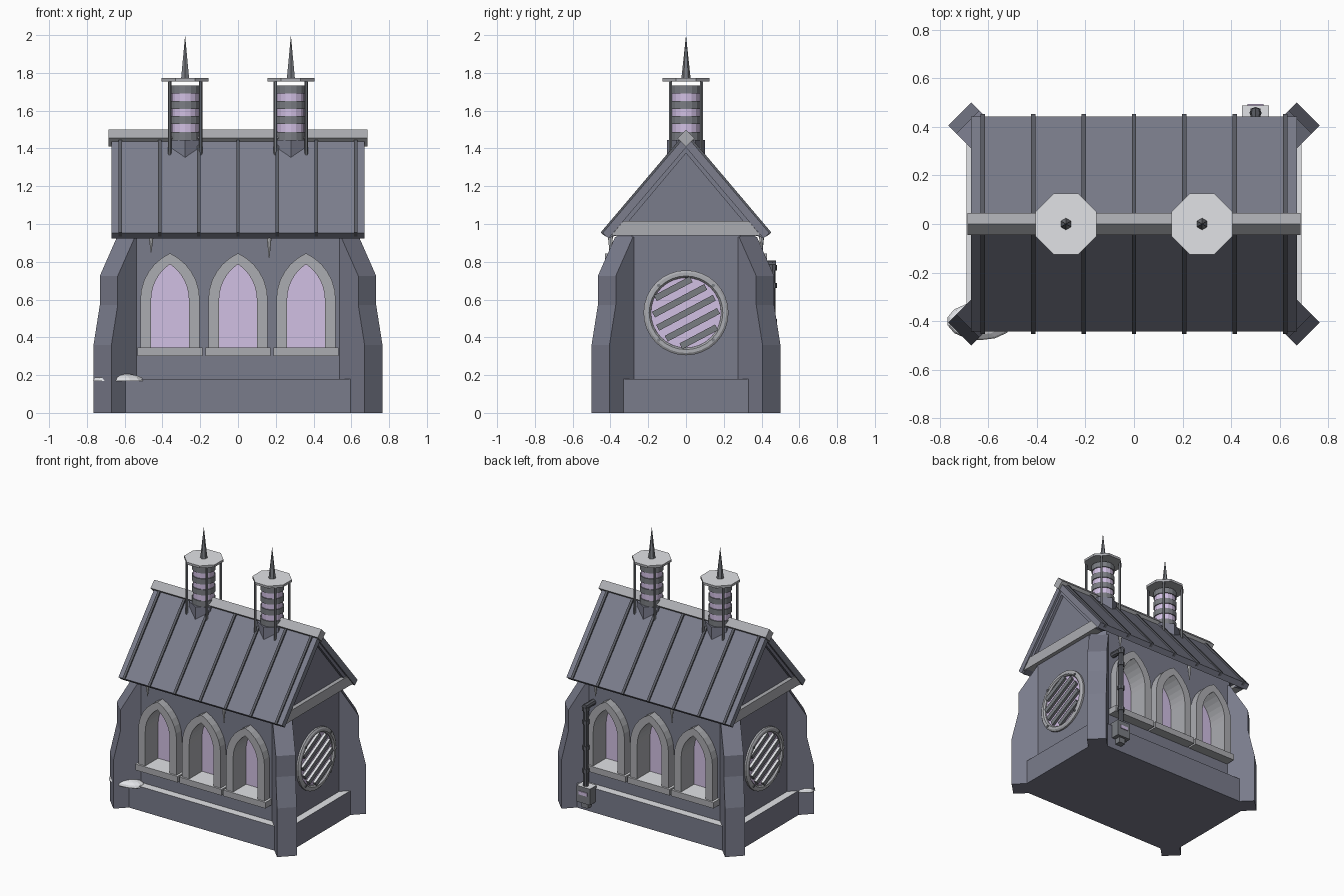
import bpy, bmesh, math
from mathutils import Matrix

cube = bpy.data.objects.get("Cube")
if cube:
    bpy.data.objects.remove(cube, do_unlink=True)


def material(name, r, g, b):
    m = bpy.data.materials.new(name)
    m.use_nodes = True
    m.diffuse_color = (r, g, b, 1)
    m.node_tree.nodes["Principled BSDF"].inputs["Base Color"].default_value = (r, g, b, 1)
    return m


STONE = material("blue grey stone", .193, .2, .26)
ROOF = material("slate roof", .2, .208, .265)
TRIM = material("pale stone trim", .41, .415, .44)
METAL = material("grey metal", .195, .205, .225)
DARK = material("dark metal", .105, .11, .13)
GLASS = material("lilac glass", .64, .525, .77)
SNOW = material("snow", .75, .76, .79)

AXES = {"xz": lambda u, v, w: (u, w, v),
        "yz": lambda u, v, w: (w, u, v),
        "xy": lambda u, v, w: (u, v, w)}


def finish(name, bm, mat, matrix=None):
    if matrix:
        bm.transform(matrix)
    bmesh.ops.recalc_face_normals(bm, faces=bm.faces)
    me = bpy.data.meshes.new(name)
    bm.to_mesh(me)
    bm.free()
    me.materials.append(mat)
    ob = bpy.data.objects.new(name, me)
    bpy.context.scene.collection.objects.link(ob)
    return ob


def prism(name, pts, plane, a, b, mat, matrix=None):
    """Extrude a 2D outline from a to b across the given plane."""
    bm = bmesh.new()
    f = AXES[plane]
    lo = [bm.verts.new(f(u, v, a)) for u, v in pts]
    hi = [bm.verts.new(f(u, v, b)) for u, v in pts]
    bm.faces.new(lo)
    bm.faces.new(hi)
    n = len(pts)
    for i in range(n):
        j = (i + 1) % n
        bm.faces.new((lo[i], lo[j], hi[j], hi[i]))
    return finish(name, bm, mat, matrix)


def box(name, x0, x1, y0, y1, z0, z1, mat, matrix=None):
    return prism(name, [(x0, y0), (x1, y0), (x1, y1), (x0, y1)], "xy", z0, z1, mat, matrix)


def snow_top(ob):
    """Colour the upward faces as snow."""
    ob.data.materials.append(SNOW)
    for p in ob.data.polygons:
        if p.normal.z > .8:
            p.material_index = 1


def ngon(n, r, cu=0, cv=0, turn=0):
    return [(cu + r * math.cos(turn + math.tau * i / n),
             cv + r * math.sin(turn + math.tau * i / n)) for i in range(n)]


def mirrored(half):
    """Complete a right-hand outline, listed top to bottom, on the left."""
    return half + [(-u, v) for u, v in reversed(half) if u > 0]


def chevron(top, eave, inner_eave, inner_top):
    return [top, eave, inner_eave, inner_top,
            (-inner_eave[0], inner_eave[1]), (-eave[0], eave[1])]


def arch(cx, w, base, spring, apex, n=6):
    """Pointed arch outline from lower right, over the apex, to lower left."""
    h = apex - spring
    r = (h * h + w * w) / (2 * w)
    end = math.asin(h / r)
    right = [(w - r + r * math.cos(end * i / n), spring + r * math.sin(end * i / n))
             for i in range(n + 1)]
    right[-1] = (0, apex)
    pts = [(w, base)] + right + [(-u, v) for u, v in reversed(right[:-1])] + [(-w, base)]
    return [(cx + u, v) for u, v in pts]


def cut(target, cutter):
    mod = target.modifiers.new("opening", "BOOLEAN")
    mod.operation, mod.solver, mod.object = "DIFFERENCE", "EXACT", cutter
    bpy.context.view_layer.update()
    ev = target.evaluated_get(bpy.context.evaluated_depsgraph_get())
    me = bpy.data.meshes.new_from_object(ev)
    target.modifiers.clear()
    target.data = me
    bpy.data.objects.remove(cutter, do_unlink=True)


# Walls with chamfered corners, gables and plinth
chamfered = [(.555, .367), (-.555, .367), (-.635, .287), (-.635, -.287),
             (-.555, -.367), (.555, -.367), (.635, -.287), (.635, .287)]
walls = prism("walls", chamfered, "xy", 0, .965, STONE)
prism("gables", mirrored([(0, 1.4), (.367, .964)]), "yz", -.634, .634, STONE)
snow_top(box("plinth", -.69, .69, -.425, .425, 0, .18, STONE))

# Pointed windows, three on each long side
for turn, side in ((0, "front"), (math.pi, "back")):
    R = Matrix.Rotation(turn, 4, "Z")
    for cx in (-.36, 0, .36):
        cut(walls, prism("cutter", arch(cx, .125, .32, .6, .81), "xz", -.5, -.26, STONE, R))
        ring = arch(cx, .157, .33, .6, .845) + arch(cx, .1, .33, .6, .787)[::-1]
        prism(side + "_window_frame", ring, "xz", -.428, -.262, TRIM, R)
        prism(side + "_window_glass", arch(cx, .11, .33, .6, .795), "xz", -.278, -.27, GLASS, R)
        snow_top(box(side + "_window_sill", cx - .173, cx + .173, -.44, -.266, .3, .345, TRIM, R))

# Round barred windows at both ends
for turn, side in ((0, "left"), (math.pi, "right")):
    R = Matrix.Rotation(turn, 4, "Z")
    bm = bmesh.new()
    profile = [(.63, .185), (.645, .186), (.656, .195), (.656, .213), (.648, .225), (.63, .225)]
    vs = [bm.verts.new((x, 0, r)) for x, r in profile]
    es = [bm.edges.new((vs[i], vs[(i + 1) % len(vs)])) for i in range(len(vs))]
    bmesh.ops.spin(bm, geom=vs + es, axis=(1, 0, 0), cent=(0, 0, 0), angle=math.tau,
                   steps=32, use_duplicate=False)
    bmesh.ops.remove_doubles(bm, verts=bm.verts, dist=.0005)
    finish(side + "_round_frame", bm, TRIM, R @ Matrix.Translation((0, 0, .53)))
    prism(side + "_round_glass", ngon(32, .19, 0, .53), "yz", .632, .638, GLASS, R)
    tilt = R @ Matrix.Translation((0, 0, .53)) @ Matrix.Rotation(math.radians(28), 4, "X")
    for k in range(-2, 3):
        o = k * .072
        half = .92 * math.sqrt(.185 ** 2 - o * o)
        snow_top(box(side + "_window_bar", .636, .657, -half, half, o - .017, o + .017,
                     METAL, tilt))
    for u, v in ngon(4, .204, 0, .53, math.pi / 4):
        prism(side + "_frame_stud", ngon(8, .009, u, v), "yz", .65, .662, METAL, R)

# Diagonal corner buttresses
stepped = [(-.25, 0), (0, 0), (0, .36), (-.047, .57), (-.047, .725), (-.175, .93), (-.25, .93)]
for sx in (-1, 1):
    for sy in (-1, 1):
        place = (Matrix.Translation((sx * .7175, sy * .4525, 0))
                 @ Matrix.Rotation(math.atan2(sy, sx), 4, "Z"))
        prism("corner_buttress", stepped, "xz", -.067, .067, STONE, place)

# Roof, standing seams, ridge and gable trim
prism("roof", chevron((0, 1.47), (.442, .952), (.41, .924), (0, 1.405)), "yz", -.67, .67, ROOF)
for k in range(-3, 4):
    x = k * .2075
    prism("roof_seam", chevron((0, 1.488), (.452, .955), (.428, .934), (0, 1.45)),
          "yz", x - .009, x + .009, DARK)
prism("ridge", ngon(4, .045, 0, 1.455), "yz", -.685, .685, TRIM)
for s in (-1, 1):
    prism("gable_rafter", chevron((0, 1.406), (.408, .926), (.365, .94), (0, 1.375)),
          "yz", s * .6, s * .655, STONE)
    prism("gable_beam", mirrored([(.33, 1.017), (.395, .94)]), "yz", s * .6, s * .664, TRIM)

# Twin ridge turrets
for cx in (-.28, .28):
    prism("turret_base", ngon(6, .1, cx, 0, math.pi / 6), "xy", 1.3, 1.445, STONE)
    prism("turret_glass", ngon(16, .074, cx, 0), "xy", 1.4, 1.73, GLASS)
    for z in (1.445, 1.53, 1.61, 1.692):
        prism("turret_band", ngon(16, .081, cx, 0), "xy", z, z + .041, METAL)
    for sx in (-1, 1):
        for sy in (-1, 1):
            prism("turret_rod", ngon(6, .009, cx + sx * .082, sy * .082), "xy", 1.36, 1.76, METAL)
    snow_top(prism("turret_cap", ngon(8, .135, cx, 0, math.pi / 8), "xy", 1.755, 1.772, TRIM))
    bm = bmesh.new()
    bmesh.ops.create_cone(bm, cap_ends=True, segments=6, radius1=.025, radius2=0, depth=.235)
    finish("turret_spike", bm, METAL, Matrix.Translation((cx, 0, 1.8825)))

# Drain pipe with its box on the back
prism("drain_pipe", ngon(8, .018, .5, .457), "xy", .18, .8, DARK)
prism("drain_elbow", ngon(8, .021, .5, .785), "xz", .35, .476, DARK)
for z in (.3, .47, .66, .755):
    prism("pipe_collar", ngon(8, .025, .5, .457), "xy", z, z + .028, DARK)
snow_top(box("drain_box", .445, .555, .41, .488, .08, .2, METAL))
box("drain_box_lamp", .467, .533, .486, .494, .14, .165, GLASS)
box("drain_box_foot", .475, .525, .41, .47, .04, .08, METAL)

# Icicles under both eaves
for s in (-1, 1):
    for x, length in ((.46, .09), (-.165, .12)):
        bm = bmesh.new()
        bmesh.ops.create_cone(bm, cap_ends=True, segments=8, radius1=.002, radius2=.014,
                              depth=length)
        finish("icicle", bm, SNOW, Matrix.Translation((s * x, s * .4, .94 - length / 2)))

# Snow drift on the plinth corner
bm = bmesh.new()
bmesh.ops.create_uvsphere(bm, u_segments=14, v_segments=8, radius=1)
bmesh.ops.bisect_plane(bm, geom=bm.verts[:] + bm.edges[:] + bm.faces[:], plane_co=(0, 0, -.05),
                       plane_no=(0, 0, -1), clear_outer=True)
bmesh.ops.holes_fill(bm, edges=[e for e in bm.edges if e.is_boundary])
finish("snow_drift", bm, SNOW, Matrix.Translation((-.632, -.4, .17))
       @ Matrix.Diagonal((.138, .078, .04, 1)))
